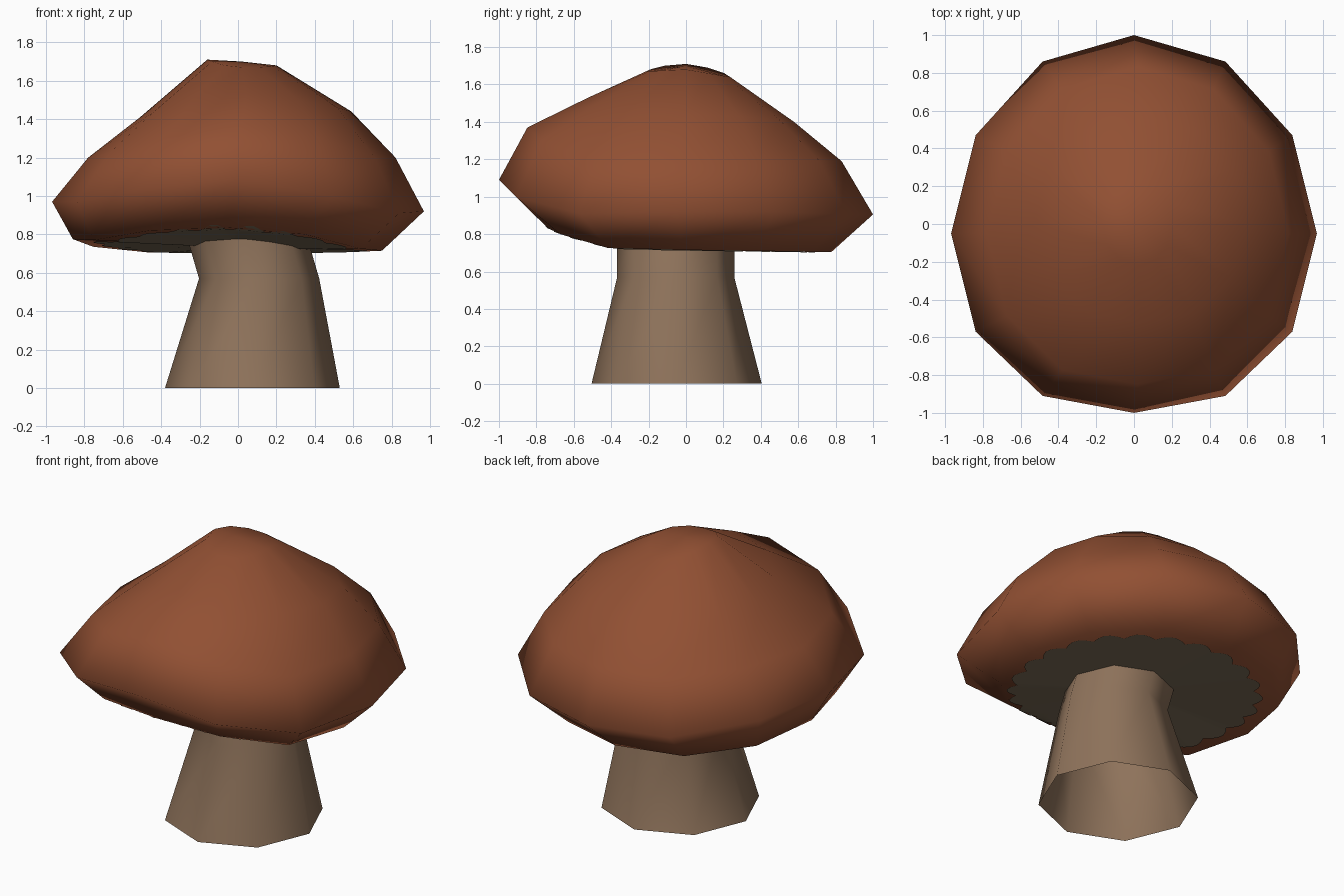
import bpy, bmesh, math
from mathutils import Vector
from mathutils.bvhtree import BVHTree

if "Cube" in bpy.data.objects:
    bpy.data.objects.remove(bpy.data.objects["Cube"])


def material(name, rgb):
    m = bpy.data.materials.new(name)
    m.diffuse_color = (*rgb, 1)
    m.use_nodes = True
    m.node_tree.nodes["Principled BSDF"].inputs["Base Color"].default_value = m.diffuse_color
    return m


CAP = material("mushroom brown", (0.285, 0.08, 0.033))
STEM = material("stem tan", (0.275, 0.172, 0.105))
GILL = material("gill grey tan", (0.21, 0.158, 0.1))


def loft(name, rings, mat, start=None, end=None):
    """Skin equal-length rings (bottom to top); optional closing points."""
    bm = bmesh.new()
    loops = [[bm.verts.new(p) for p in r] for r in rings]
    n = len(loops[0])
    for a, b in zip(loops, loops[1:]):
        for i in range(n):
            j = (i + 1) % n
            bm.faces.new((a[i], a[j], b[j], b[i]))
    for point, ring, flip in ((start, loops[0], True), (end, loops[-1], False)):
        if point:
            c = bm.verts.new(point)
            for i in range(n):
                e = (ring[i], ring[(i + 1) % n])
                bm.faces.new((c, e[1], e[0]) if flip else (c, e[0], e[1]))
    for f in bm.faces:
        f.smooth = True
    tree = BVHTree.FromBMesh(bm)
    me = bpy.data.meshes.new(name)
    bm.to_mesh(me)
    bm.free()
    me.materials.append(mat)
    bpy.context.collection.objects.link(bpy.data.objects.new(name, me))
    return tree


# Stem: leaning eight-sided tube, open at the bottom
def octagon(cx, cy, r, z):
    return [(cx + r * math.cos(i * math.pi / 4), cy + r * math.sin(i * math.pi / 4), z)
            for i in range(8)]


loft("stem", [octagon(0.075, -0.05, 0.455, 0), octagon(0.11, -0.055, 0.313, 0.57),
              octagon(0.04, -0.055, 0.313, 0.81)], STEM)

# Cap: five uneven twelve-sided rings, heights start at +x and go round by the back
YOFF = [0, 0.52, 0.91, 1.05, 0.91, 0.52, 0, -0.52, -0.86, -0.95, -0.86, -0.52]


def cap_ring(cx, cy, rx, sy, heights):
    out = []
    for i, z in enumerate(heights):
        c = math.cos(i * math.pi / 6)
        out.append((cx + rx * c, cy + sy * YOFF[i], z))
    return out


rings = [
    cap_ring(-0.055, -0.02, 0.805, 0.76,
             [.715, .71, .705, .705, .705, .735, .775, .77, .82, .835, .80, .725]),
    cap_ring(0, -0.05, 0.968, 1.0,
             [.92, .92, .905, .905, .90, .95, .97, .97, 1.04, 1.09, 1.0, .91]),
    cap_ring(0.02, -0.05, 0.80, 0.84,
             [1.20, 1.19, 1.19, 1.19, 1.19, 1.20, 1.20, 1.22, 1.30, 1.37, 1.30, 1.20]),
    cap_ring(0.04, 0, 0.55, 0.55,
             [1.44, 1.43, 1.41, 1.40, 1.41, 1.42, 1.41, 1.44, 1.50, 1.53, 1.50, 1.46]),
    cap_ring(0.02, 0, 0.18, 0.225,
             [1.68, 1.66, 1.645, 1.64, 1.66, 1.69, 1.71, 1.70, 1.68, 1.67, 1.67, 1.675]),
]
tree = loft("cap", rings, CAP, start=(0, 0, 0.735), end=(0.02, 0, 1.70))

# Gills: thin scalloped plate following the underside of the cap
N = 120
plate = []
for k in range(16):
    t = 1 - k / 17
    ring = []
    for i in range(N):
        a = 2 * math.pi * i / N
        r = t * (0.68 + 0.05 * abs(math.sin(12 * a)))
        x, y = -0.03 + r * math.cos(a), -0.03 + r * math.sin(a)
        hit = tree.ray_cast(Vector((x, y, 0)), Vector((0, 0, 1)))[0]
        ring.append((x, y, (hit.z if hit else 0.75) - 0.005))
    plate.append(ring)
plate = [r[::-1] for r in reversed(plate)]
loft("gills", [r[::-1] for r in reversed(plate)][::-1], GILL)
# face the plate downward
me = bpy.data.objects["gills"].data
if sum(p.normal.z for p in me.polygons) > 0:
    me.flip_normals()
